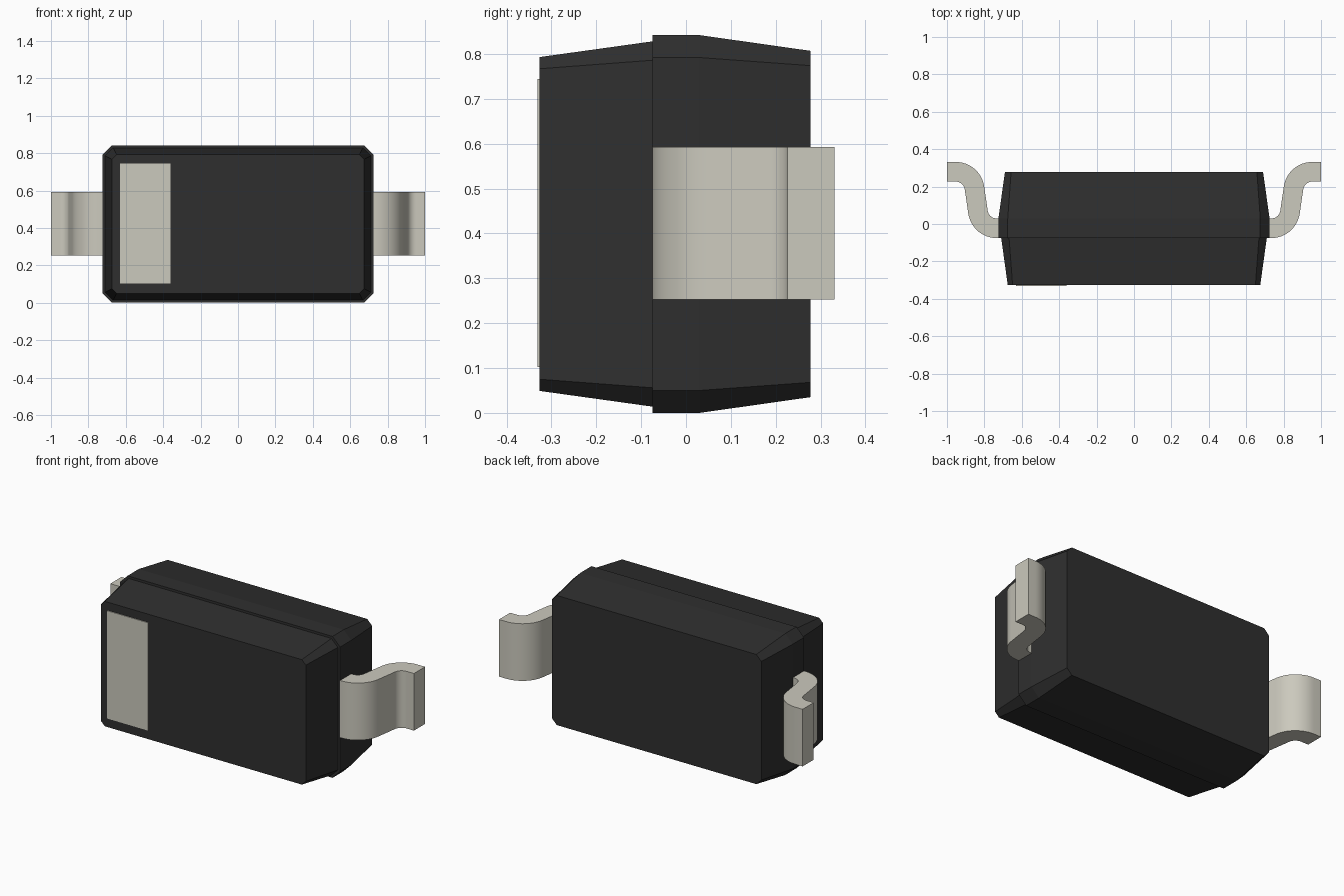
import bpy, bmesh, math
from mathutils import Vector

if "Cube" in bpy.data.objects:
    bpy.data.objects.remove(bpy.data.objects["Cube"])

ZC = 0.421  # height of the centre line


def material(name, rgb):
    m = bpy.data.materials.new(name)
    m.diffuse_color = (*rgb, 1)
    m.use_nodes = True
    m.node_tree.nodes["Principled BSDF"].inputs["Base Color"].default_value = m.diffuse_color
    return m


black = material("black_plastic", (0.028, 0.028, 0.028))
metal = material("tinned_metal", (0.60, 0.585, 0.51))


def add_object(name, bm, mat):
    bmesh.ops.recalc_face_normals(bm, faces=bm.faces)
    me = bpy.data.meshes.new(name)
    bm.to_mesh(me)
    bm.free()
    me.materials.append(mat)
    ob = bpy.data.objects.new(name, me)
    bpy.context.collection.objects.link(ob)
    return ob


def loft(name, rings, mat):
    """Skin a list of equal-length point rings and cap both ends."""
    bm = bmesh.new()
    vs = [[bm.verts.new(p) for p in r] for r in rings]
    n = len(vs[0])
    for a, b in zip(vs, vs[1:]):
        for i in range(n):
            j = (i + 1) % n
            bm.faces.new((a[i], a[j], b[j], b[i]))
    bm.faces.new(vs[0])
    bm.faces.new(vs[-1])
    return add_object(name, bm, mat)


def section(y, hx, hz, c):
    """Rectangle with chamfered corners at depth y."""
    quarter = [(hx, hz - c), (hx - c, hz)]
    pts = (quarter + [(-x, z) for x, z in reversed(quarter)]
           + [(-x, -z) for x, z in quarter]
           + [(x, -z) for x, z in reversed(quarter)])
    return [(x, y, ZC + z) for x, z in pts]


# Moulded body: front half and slightly wider back half
loft("body_front_half", [section(-0.3265, 0.675, 0.372, 0.026),
                         section(-0.075, 0.71, 0.407, 0.042)], black)
loft("body_back_half", [section(-0.075, 0.725, 0.421, 0.05),
                        section(0.03, 0.725, 0.421, 0.05),
                        section(0.277, 0.69, 0.386, 0.033)], black)

# Polarity band: thin plate on the front face
x0, x1, z0, z1 = -0.63, -0.36, 0.102, 0.744
loft("polarity_band", [[(x0, y, z0), (x1, y, z0), (x1, y, z1), (x0, y, z1)]
                       for y in (-0.3315, -0.325)], metal)

# Gull-wing leads: S-shaped centre line of two arcs, given thickness and width
R, T, TILT, STEPS = 0.10, 0.0525, 8, 12
path = [((0.68, -0.0225), (0, 1))]  # (point, normal)
for k in range(STEPS + 1):
    a = math.radians(-90 + (90 - TILT) * k / STEPS)
    d = (math.cos(a), math.sin(a))
    path.append(((0.735 + R * d[0], 0.0775 + R * d[1]), (-d[0], -d[1])))
for k in range(STEPS + 1):
    a = math.radians(180 - TILT - (90 - TILT) * k / STEPS)
    d = (math.cos(a), math.sin(a))
    path.append(((0.952 + R * d[0], 0.179 + R * d[1]), d))
path.append(((1.0, 0.279), (0, 1)))

for name, side in (("lead_right", 1), ("lead_left", -1)):
    rings = []
    for p, n in path:
        inner = Vector(p) - Vector(n) * T
        outer = Vector(p) + Vector(n) * T
        rings.append([(side * q.x, q.y, z) for q, z in
                      ((inner, 0.253), (outer, 0.253), (outer, 0.593), (inner, 0.593))])
    ob = loft(name, rings, metal)
    bpy.ops.object.select_all(action='DESELECT')
    ob.select_set(True)
    bpy.context.view_layer.objects.active = ob
    bpy.ops.object.shade_smooth_by_angle(angle=math.radians(30))
